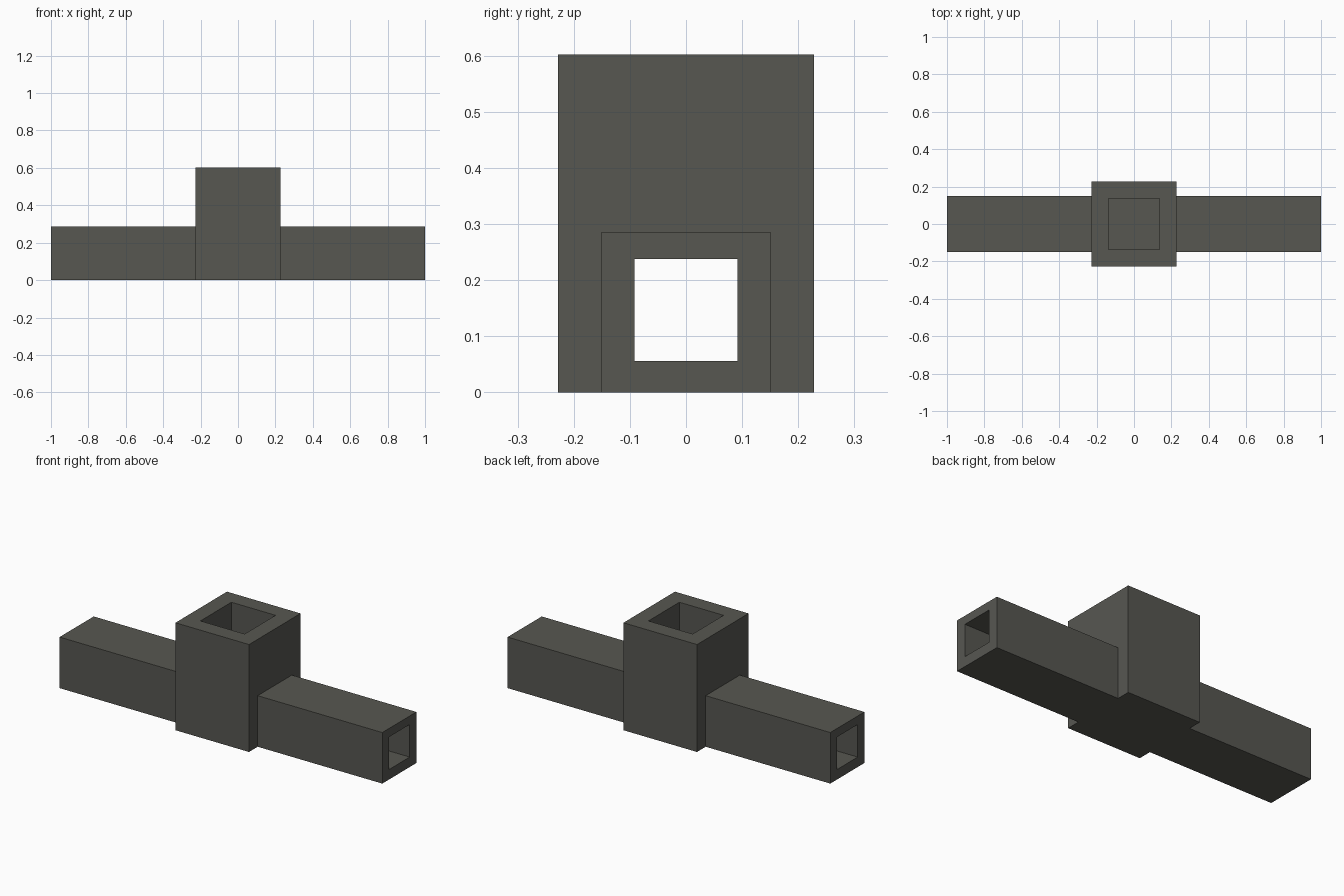
import bpy

if "Cube" in bpy.data.objects:
    bpy.data.objects.remove(bpy.data.objects["Cube"])

HUB, HUB_TOP = 0.228, 0.602       # half width and height of the upright socket
ARM, ARM_TOP = 0.151, 0.286       # half width and height of the crossbar
BORE = 0.137                      # half width of the upright opening
DUCT, DUCT_LOW, DUCT_TOP = 0.0915, 0.056, 0.238

grey = bpy.data.materials.new("dark warm grey")
grey.diffuse_color = (0.095, 0.095, 0.083, 1)
grey.use_nodes = True
grey.node_tree.nodes["Principled BSDF"].inputs["Base Color"].default_value = grey.diffuse_color


def box(name, hx, hy, z0, z1):
    """Box centred on x = y = 0, given half widths and a height range."""
    bpy.ops.mesh.primitive_cube_add(size=2, location=(0, 0, (z0 + z1) / 2))
    ob = bpy.context.object
    ob.name = name
    ob.scale = (hx, hy, (z1 - z0) / 2)
    bpy.ops.object.transform_apply(location=True, rotation=False, scale=True)
    ob.data.materials.append(grey)
    return ob


def combine(target, tool, operation):
    """Apply an exact boolean and remove the tool."""
    mod = target.modifiers.new(operation.lower(), 'BOOLEAN')
    mod.operation, mod.solver, mod.object = operation, 'EXACT', tool
    bpy.context.view_layer.objects.active = target
    bpy.ops.object.modifier_apply(modifier=mod.name)
    bpy.data.objects.remove(tool, do_unlink=True)


# Upright socket joined with the long crossbar
connector = box("tee_connector", HUB, HUB, 0, HUB_TOP)
combine(connector, box("crossbar", 1, ARM, 0, ARM_TOP), 'UNION')

# Square duct through the crossbar, and the upright opening that meets its floor
hollow = box("duct", 1.2, DUCT, DUCT_LOW, DUCT_TOP)
combine(hollow, box("upright_bore", BORE, BORE, DUCT_LOW, HUB_TOP + 0.2), 'UNION')
combine(connector, hollow, 'DIFFERENCE')
